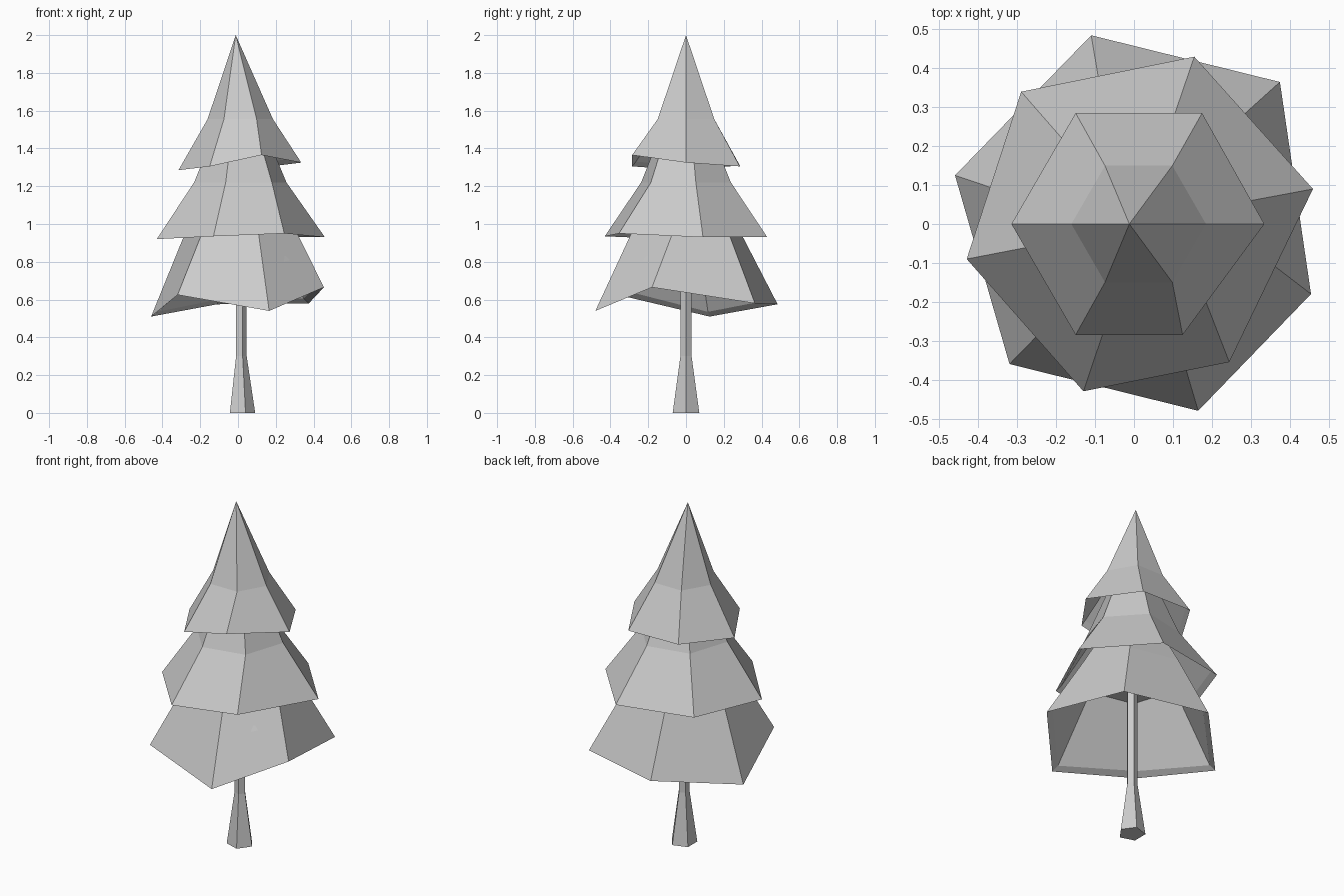
import bpy, bmesh
from math import cos, sin, radians

if "Cube" in bpy.data.objects:
    bpy.data.objects.remove(bpy.data.objects["Cube"])


def ring(cx, r, z, n, start):
    """Regular n-sided ring of points."""
    return [(cx + r * cos(radians(start + i * 360 / n)),
             r * sin(radians(start + i * 360 / n)), z) for i in range(n)]


def loft(name, rings):
    """Closed flat-shaded skin through rings; a one-point ring makes a tip."""
    bm = bmesh.new()
    loops = [[bm.verts.new(p) for p in pts] for pts in rings]
    for a, b in zip(loops, loops[1:]):
        n = len(a)
        for i in range(n):
            j = (i + 1) % n
            if len(b) == 1:
                bm.faces.new((a[i], a[j], b[0]))
            else:
                bm.faces.new((a[i], a[j], b[j], b[i]))
    bm.faces.new(loops[0][::-1])
    if len(loops[-1]) > 1:
        bm.faces.new(loops[-1])
    bmesh.ops.recalc_face_normals(bm, faces=bm.faces)
    mesh = bpy.data.meshes.new(name)
    bm.to_mesh(mesh)
    bm.free()
    obj = bpy.data.objects.new(name, mesh)
    bpy.context.collection.objects.link(obj)
    return obj


def branch_tier(name, rim, mid, top):
    """Hollow six-sided skirt: ceiling, inner wall, thin rim, outer wall, top."""
    cx, r, z, start = mid
    ceiling = ring(cx, r * 0.9, z - 0.03, 6, start)
    inner = [(x * 0.93, y * 0.93, h + 0.025) for x, y, h in rim]
    loft(name, [ceiling, inner, rim, ring(cx, r, z, 6, start), top])


# Trunk: five-sided, flared at the foot
loft("trunk", [ring(0.017, 0.074, 0, 5, 0),
               ring(0.015, 0.031, 0.3, 5, 0),
               ring(0.015, 0.03, 1.1, 5, 0)])

# Lower branches
branch_tier("lower_branches",
            [(0.165, -0.48, 0.54), (0.455, -0.18, 0.665), (0.375, 0.365, 0.58),
             (-0.11, 0.485, 0.575), (-0.46, 0.125, 0.51), (-0.32, -0.36, 0.625)],
            (0.015, 0.29, 0.98, -72), ring(0.01, 0.17, 1.2, 6, -72))

# Middle branches
branch_tier("middle_branches",
            [(-0.13, -0.43, 0.935), (0.245, -0.355, 0.95), (0.46, 0.09, 0.93),
             (0.155, 0.43, 0.93), (-0.29, 0.34, 0.94), (-0.43, -0.09, 0.92)],
            (0.012, 0.25, 1.22, -108), ring(0.01, 0.12, 1.53, 6, -108))

# Top branches with pointed tip
branch_tier("top_branches",
            [(0.335, 0, 1.325), (0.175, 0.285, 1.305), (-0.15, 0.285, 1.31),
             (-0.315, 0, 1.285), (-0.15, -0.285, 1.305), (0.125, -0.285, 1.365)],
            (0.012, 0.173, 1.555, 0), [(-0.012, 0, 2)])
